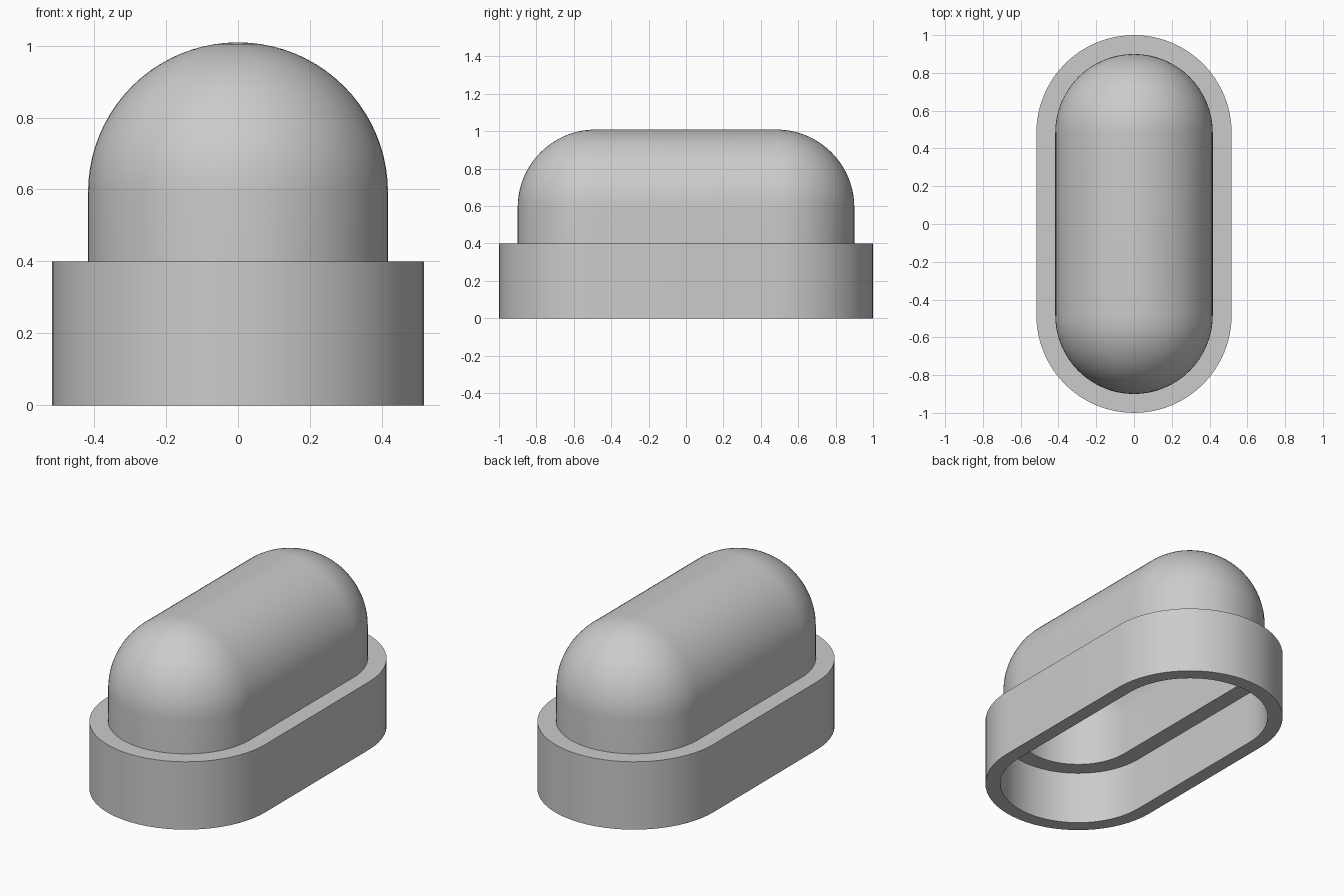
import bpy, bmesh
from math import sin, cos, pi

cube = bpy.data.objects.get("Cube")
if cube:
    bpy.data.objects.remove(cube, do_unlink=True)

HALF = 0.483      # half length of the straight sides
WALL = 0.083      # shell thickness
BASE_R, BASE_H = 0.517, 0.4
DOME_R, SPRING = 0.417, 0.592
ARC, STEPS = 32, 20

# Plain grey material
grey = bpy.data.materials.new("plain grey")
grey.use_nodes = True
grey.diffuse_color = (0.6, 0.6, 0.6, 1)
grey.node_tree.nodes["Principled BSDF"].inputs["Base Color"].default_value = (0.6, 0.6, 0.6, 1)


def shell_side(offset):
    """Profile of (radius, height) from apex down to the foot, moved inward by offset."""
    r = DOME_R - offset
    dome = [(r * sin(pi / 2 * i / STEPS), SPRING + r * cos(pi / 2 * i / STEPS))
            for i in range(STEPS + 1)]
    top = BASE_H - offset
    return dome + [(r, top), (BASE_R - offset, top), (BASE_R - offset, 0)]


def stadium(bm, r, z):
    """Ring of vertices with two round ends joined by straight sides."""
    ring = []
    for side in (1, -1):
        for i in range(ARC + 1):
            a = pi * i / ARC
            ring.append(bm.verts.new((side * r * cos(a), side * (HALF + r * sin(a)), z)))
    return ring


# Domed cover with stepped skirt: outer skin, foot rim, then hollow inside
profile = shell_side(0) + shell_side(WALL)[::-1]
bm = bmesh.new()
rings = [stadium(bm, r, z) for r, z in profile]
n = len(rings[0])
for upper, lower in zip(rings, rings[1:]):
    for i in range(n):
        j = (i + 1) % n
        bm.faces.new((upper[i], lower[i], lower[j], upper[j]))
bmesh.ops.remove_doubles(bm, verts=bm.verts, dist=0.0001)
bmesh.ops.recalc_face_normals(bm, faces=bm.faces)

mesh = bpy.data.meshes.new("domed_cover")
bm.to_mesh(mesh)
bm.free()
mesh.materials.append(grey)
cover = bpy.data.objects.new("domed_cover", mesh)
bpy.context.collection.objects.link(cover)

# Smooth curves, crisp rims
bpy.ops.object.select_all(action='DESELECT')
cover.select_set(True)
bpy.context.view_layer.objects.active = cover
bpy.ops.object.shade_smooth_by_angle(angle=pi / 6)
